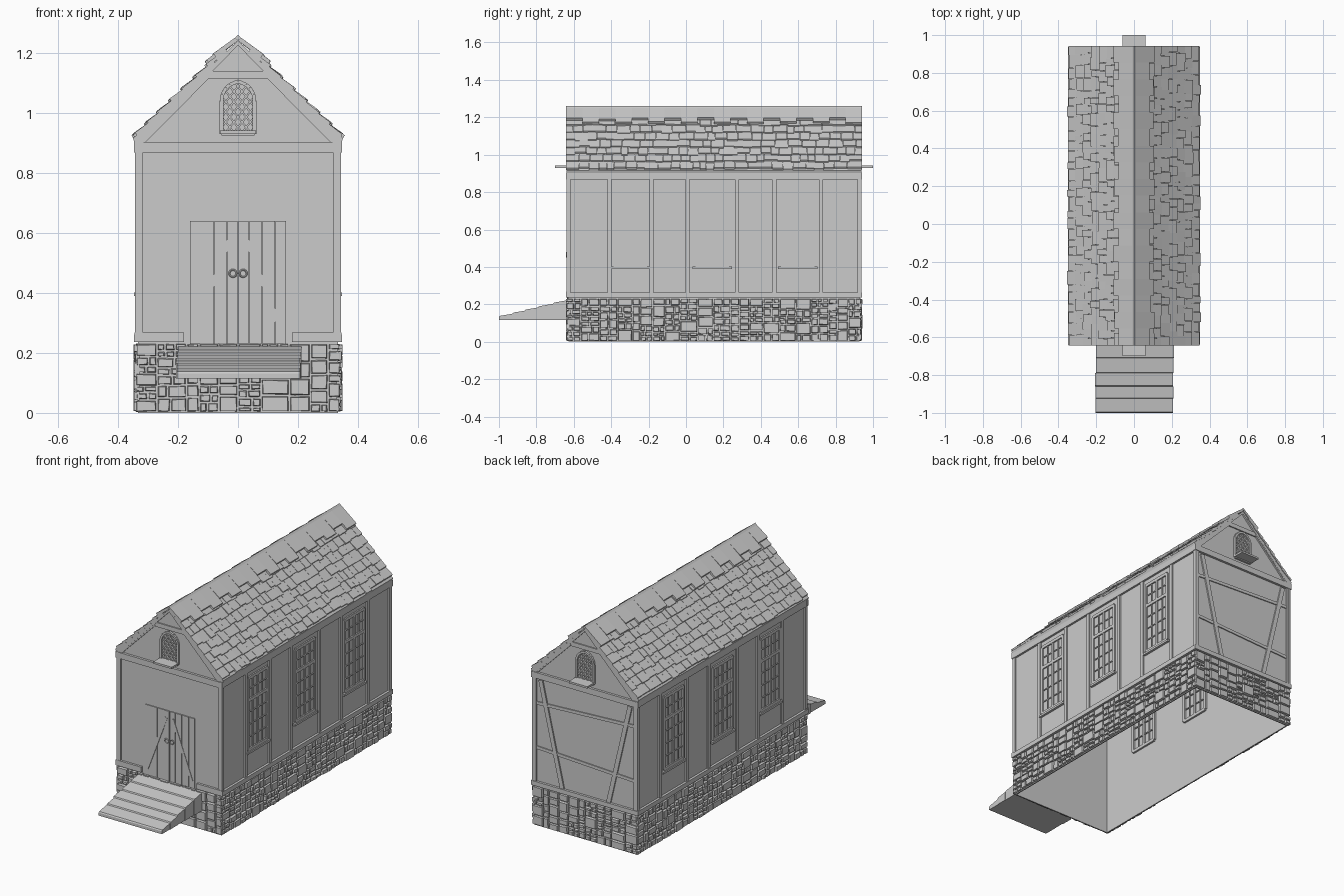
import bpy, bmesh, math, random
from mathutils import Vector

if "Cube" in bpy.data.objects:
    bpy.data.objects.remove(bpy.data.objects["Cube"])

random.seed(4)
rnd = random.uniform
X, YF, YB = 0.333, -0.628, 0.928      # wall planes

# Wall mappings: (along, up, outward) -> world
front = lambda u, z, d: (u, YF - d, z)
back = lambda u, z, d: (-u, YB + d, z)
right = lambda u, z, d: (X + d, u, z)
left = lambda u, z, d: (-X - d, u, z)
along_y = lambda u, z, d: (u, d, z)
along_x = lambda u, z, d: (d, u, z)


def finish(bm, name):
    bmesh.ops.recalc_face_normals(bm, faces=bm.faces)
    me = bpy.data.meshes.new(name)
    bm.to_mesh(me)
    bm.free()
    ob = bpy.data.objects.new(name, me)
    bpy.context.collection.objects.link(ob)
    return ob


def prism(bm, wall, pts, d0, d1, top=None):
    """Extrude a flat outline outward; top may be a smaller outline."""
    a = [bm.verts.new(wall(u, z, d0)) for u, z in pts]
    b = [bm.verts.new(wall(u, z, d1)) for u, z in (top or pts)]
    n = len(pts)
    bm.faces.new(a)
    bm.faces.new(b[::-1])
    for i in range(n):
        j = (i + 1) % n
        bm.faces.new((a[i], a[j], b[j], b[i]))


def rect(bm, wall, u0, u1, z0, z1, d0, d1):
    prism(bm, wall, [(u0, z0), (u1, z0), (u1, z1), (u0, z1)], d0, d1)


def bar(bm, wall, p, q, w, d0, d1):
    p, q = Vector(p), Vector(q)
    t = (q - p).normalized()
    n = Vector((-t.y, t.x)) * w / 2
    prism(bm, wall, [p - n, q - n, q + n, p + n], d0, d1)


# Hollow house shell, open underneath
bm = bmesh.new()
prism(bm, along_y, [(-X, 0), (X, 0), (X, .895), (0, 1.232), (-X, .895)], YF, YB)
bmesh.ops.recalc_face_normals(bm, faces=bm.faces)
bmesh.ops.delete(bm, geom=[f for f in bm.faces if f.normal.z < -.9], context='FACES')
shell = finish(bm, "wall_shell")
m = shell.modifiers.new("thickness", 'SOLIDIFY')
m.thickness = .01
m.offset = -1


# Stone base: irregular blocks from repeated random splitting
def stones(bm, wall, u0, u1, z0, z1):
    w, h = u1 - u0, z1 - z0
    if w > .1 or (w > .055 and w > h * 1.9):
        c = u0 + w * rnd(.35, .65)
        stones(bm, wall, u0, c, z0, z1)
        stones(bm, wall, c, u1, z0, z1)
    elif h > .065 or (h > .045 and random.random() < .4):
        c = z0 + h * rnd(.35, .65)
        stones(bm, wall, u0, u1, z0, c)
        stones(bm, wall, u0, u1, c, z1)
    else:
        def outline(g):
            j = lambda: g + rnd(0, .003)
            return [(u0 + j(), z0 + j()), (u1 - j(), z0 + j()),
                    (u1 - j(), z1 - j()), (u0 + j(), z1 - j())]
        prism(bm, wall, outline(.001), -.004, rnd(.008, .015), outline(.004))


bm = bmesh.new()
for wall, u0, u1 in ((front, -.342, .342), (back, -.342, .342),
                     (right, YF - .01, YB + .01), (left, YF - .01, YB + .01)):
    n = 4 if u1 < .5 else 9
    for i in range(n):
        stones(bm, wall, u0 + (u1 - u0) * i / n, u0 + (u1 - u0) * (i + 1) / n, .002, .232)
finish(bm, "stone_base")

# Timber frame
bm = bmesh.new()
for wall in (right, left):
    rect(bm, wall, YF - .012, YB + .012, .236, .262, -.004, .014)
    rect(bm, wall, YF - .012, YB + .012, .868, .905, -.004, .012)
    for y in (-.628, -.41, -.185, .008, .272, .472, .722, .928):
        rect(bm, wall, y - .011, y + .011, .262, .868, -.004, .009)
for wall in (front, back):
    rect(bm, wall, -.347, .347, .868, .903, -.004, .014)
    for s in (-1, 1):
        bar(bm, wall, (s * .33, .25), (s * .33, .868), .026, -.004, .01)
        bar(bm, wall, (s * .1, 1.13), (s * .325, .903), .026, -.004, .009)
    rect(bm, wall, -.115, .115, 1.115, 1.14, -.004, .007)
for s in (-1, 1):
    rect(bm, front, min(s * .345, s * .18), max(s * .345, s * .18), .236, .268, -.004, .013)
    bar(bm, back, (s * .29, .86), (s * .15, .26), .026, -.004, .008)
rect(bm, back, -.345, .345, .236, .262, -.004, .014)
bar(bm, back, (-.32, .46), (.32, .43), .018, -.004, .006)
bar(bm, back, (-.32, .72), (.32, .75), .018, -.004, .006)
finish(bm, "timber_frame")

# Side windows: frame, transom and glazing bars, showing inside too
bm = bmesh.new()
for wall in (right, left):
    for c in (-.298, .14, .597):
        u0, u1, z0, z1, zt = c - .09, c + .09, .41, .83, .7
        for u in (u0, u1):
            rect(bm, wall, u - .008, u + .008, z0, z1, -.018, .008)
        for z in (z0, zt, z1):
            rect(bm, wall, u0, u1, z - .009, z + .009, -.018, .008)
        rect(bm, wall, u0 - .015, u1 + .015, z0 - .02, z0 - .008, -.004, .014)
        rect(bm, wall, c - .007, c + .007, z0, z1, -.016, .007)
        for u in (c - .045, c + .045):
            rect(bm, wall, u - .003, u + .003, z0, z1, -.014, .005)
        for z in (.482, .555, .628, .765):
            rect(bm, wall, u0, u1, z - .003, z + .003, -.014, .005)
finish(bm, "side_windows")

# Pointed gable windows with diamond lattice
W, SP, R = .055, 1.04, .0657
apex = math.sqrt(R * R - (R - W) ** 2)


def half_width(z):
    return W if z < SP else math.sqrt(max(R * R - (z - SP) ** 2, 0)) - (R - W)


def inside(p):
    return .93 < p[1] < SP + apex and abs(p[0]) < half_width(p[1])


side = [(half_width(SP + apex * k / 6), SP + apex * k / 6) for k in range(7)]
arch = [(-W, .93), (W, .93)] + side + [(-u, z) for u, z in side[-2::-1]]
frames, lattice, sills = bmesh.new(), bmesh.new(), bmesh.new()
for wall in (front, back):
    for p, q in zip(arch, arch[1:] + arch[:1]):
        bar(frames, wall, p, q, .012, -.014, .012)
    for s in (-1, 1):
        for k in range(-5, 6):
            line = [(s * t * .002, 1.02 + k * .034 + t * .0025) for t in range(-40, 41)]
            line = [p for p in line if inside(p)]
            if len(line) > 2:
                bar(lattice, wall, line[0], line[-1], .006, -.012, .006)
    rect(sills, wall, -.06, .06, .93, .941, -.004, .072)
finish(frames, "gable_window_frames")
finish(lattice, "gable_window_lattice")
finish(sills, "gable_window_sills")

# Double plank door with braces
bm = bmesh.new()
xs = [-.162, -.08, -.036, 0, .036, .08, .124, .162]
for a, b in zip(xs, xs[1:]):
    rect(bm, front, a + .0015, b - .0015, .23, .64, -.004, rnd(.005, .008))
for s in (-1, 1):
    bar(bm, front, (s * .145, .27), (s * .02, .6), .016, 0, .009)
finish(bm, "double_door")

# Ring handles
for s in (-1, 1):
    bpy.ops.mesh.primitive_torus_add(location=(s * .017, YF - .01, .465), rotation=(math.pi / 2, 0, 0),
                                     major_radius=.012, minor_radius=.003,
                                     major_segments=16, minor_segments=6)
    bpy.context.object.name = "door_handle"

# Plank ramp
bm = bmesh.new()
ys = [-1, -.925, -.86, -.79, -.71, -.63]
for a, b in zip(ys, ys[1:]):
    za, zb = .134 + (a + 1) * .245, .134 + (b + 1) * .245
    prism(bm, along_x, [(a, .115), (b, .115), (b, zb - .002), (a + .004, za + .004), (a, za - .002)],
          -.205 + rnd(-.005, .005), .208 + rnd(-.005, .005))
finish(bm, "entry_ramp")

# Roof shingles on both slopes
ang = math.atan2(.33, .345)
ca, sa = math.cos(ang), math.sin(ang)


def slab(bm, side, s0, s1, n0, n1, th, y0, y1):
    """Tilted slab between two distances down the slope."""
    pts = [(s0, n0), (s1, n1), (s1 - .003, n1 + th), (s0, n0 + th)]
    prism(bm, along_y, [(side * (s * ca + n * sa), 1.24 - s * sa + n * ca) for s, n in pts], y0, y1)


bm, cap = bmesh.new(), bmesh.new()
Y0, Y1 = -.642, .942
for side in (-1, 1):
    for row in range(7):
        low = .135 + row * .056
        y = Y0
        while y < Y1 - .001:
            e = y + rnd(.035, .075)
            if e > Y1 - .03:
                e = Y1
            slab(bm, side, low - .085, low + rnd(-.009, .007), -.004, rnd(.003, .008),
                 .011, y, e - (.002 if e < Y1 else 0))
            y = e
    # Ridge boards with toothed lower edge
    n = 18
    for i in range(n):
        a, b = Y0 + (Y1 - Y0) * i / n, Y0 + (Y1 - Y0) * (i + 1) / n
        slab(cap, side, 0, (.095, .125)[i % 2] + rnd(-.006, .006), 0, .012, .0145, a, b)
# Small triangular infill closing the ridge
prism(cap, along_y, [(-.014, 1.245), (.014, 1.245), (0, 1.26)], Y0, Y1)
finish(bm, "roof_shingles")
finish(cap, "ridge_boards")

# Eave boards under the lowest shingles and roof deck edge
bm = bmesh.new()
for s in (-1, 1):
    prism(bm, along_y, [(s * .325, .893), (s * .342, .893), (s * .35, .915), (0, 1.24), (0, 1.225)],
          Y0 + .004, Y1 - .004)
finish(bm, "roof_deck")
